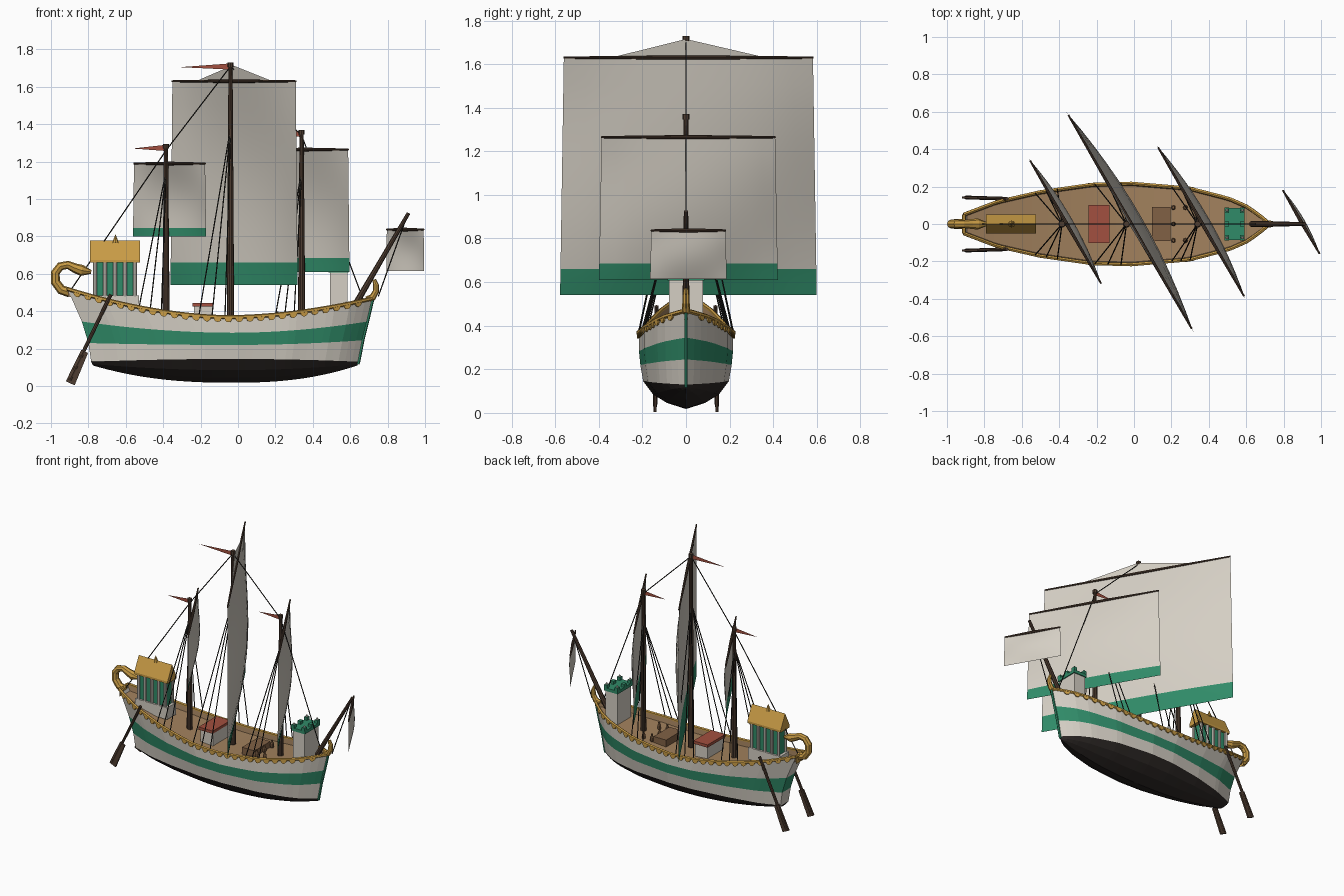
import bpy, math
from mathutils import Vector as V

if "Cube" in bpy.data.objects:
    bpy.data.objects.remove(bpy.data.objects["Cube"])

def mat(name, c):
    m = bpy.data.materials.new(name)
    m.diffuse_color = (*c, 1)
    m.use_nodes = True
    m.node_tree.nodes["Principled BSDF"].inputs["Base Color"].default_value = m.diffuse_color
    return m

WHITE = mat("off_white", (.66, .62, .55)); GREEN = mat("green", (.03, .26, .14))
GOLD = mat("gold", (.58, .33, .06)); DECK = mat("deck_tan", (.36, .22, .11))
WOOD = mat("dark_wood", (.075, .045, .03)); ROPE = mat("rope", (.02, .018, .015))
RED = mat("red", (.36, .08, .05)); BLACK = mat("pitch", (.025, .02, .018))
BROWN = mat("brown", (.22, .12, .06))

def mesh(name, verts, faces, mats, idx=None):
    me = bpy.data.meshes.new(name)
    me.from_pydata([tuple(v) for v in verts], [], faces)
    ob = bpy.data.objects.new(name, me)
    bpy.context.collection.objects.link(ob)
    for m in mats:
        me.materials.append(m)
    if idx:
        for p, i in zip(me.polygons, idx):
            p.material_index = i
    return ob

def box(name, x0, x1, y0, y1, z0, z1, m):
    v = [(x, y, z) for x in (x0, x1) for y in (y0, y1) for z in (z0, z1)]
    f = [(0, 1, 3, 2), (4, 6, 7, 5), (0, 4, 5, 1), (2, 3, 7, 6), (0, 2, 6, 4), (1, 5, 7, 3)]
    return mesh(name, v, f, [m])

def tube(name, pts, r, m, n=8):
    """Sweep an n-sided ring along points; r is one radius or one per point."""
    pts = [V(p) for p in pts]
    r = r if isinstance(r, (list, tuple)) else [r] * len(pts)
    vs, fs = [], []
    for i, p in enumerate(pts):
        d = (pts[min(i + 1, len(pts) - 1)] - pts[max(i - 1, 0)]).normalized()
        a = d.cross(V((0, 1, 0)) if abs(d.y) < .9 else V((0, 0, 1))).normalized()
        b = d.cross(a)
        vs += [p + (a * math.cos(t) + b * math.sin(t)) * r[i]
               for t in (math.tau * k / n for k in range(n))]
    for i in range(len(pts) - 1):
        fs += [(i*n + k, i*n + (k+1) % n, (i+1)*n + (k+1) % n, (i+1)*n + k) for k in range(n)]
    fs += [tuple(range(n))[::-1], tuple(range(len(vs) - n, len(vs)))]
    return mesh(name, vs, fs, [m])

def rope(name, a, b):
    return tube(name, [a, b], .0035, ROPE, 5)

# Hull lines: half breadth along the length, and rows from keel to rail
WID = [(0, .05), (.11, .118), (.25, .17), (.42, .21), (.55, .216), (.74, .19), (.87, .135),
       (.93, .092), (.97, .045), (1, .004)]
def width(u):
    for (a, wa), (b, wb) in zip(WID, WID[1:]):
        if u <= b:
            return wa + (wb - wa) * (u - a) / (b - a)
    return WID[-1][1]
#       z stern, mid, bow, x stern, bow, width factor, power
ROWS = [(.11, .018, .11, -.775, .638, 0, 2.4), (.112, .045, .112, -.776, .639, .4, 2.2),
        (.118, .085, .118, -.779, .641, .7, 2), (.13, .145, .13, -.785, .645, .91, 2),
        (.23, .22, .245, -.80, .667, .97, 2), (.345, .285, .345, -.835, .692, 1, 1.9),
        (.515, .365, .465, -.91, .72, 1, 1.8)]
def hull_pt(row, u, side=1, dw=0, dz=0):
    zs, zm, zb, xs, xb, w, p = row
    t = (.53 - u) / .53 if u < .53 else (u - .53) / .47
    z = zm + ((zs if u < .53 else zb) - zm) * t ** p
    return V((xs + (xb - xs) * u, side * max(width(u) * w + dw, 0), z + dz))
SHEER = ROWS[-1]
def u_of(x):
    return (x + .91) / 1.63
US = [i / 40 for i in range(41)]

loops = []   # each station is a U-shaped section, rail to keel to rail
for u in US:
    s = [hull_pt(r, u, 1) for r in ROWS]
    o = [hull_pt(r, u, -1) for r in ROWS[1:]]
    loops.append(o[::-1] + s)
n = len(loops[0])
rowmat = [0, 1, 0, 2, 2, 2, 2, 2, 2, 0, 1, 0]
fs, ix = [], []
for i in range(len(US) - 1):
    for k in range(n - 1):
        fs.append((i*n + k, (i+1)*n + k, (i+1)*n + k + 1, i*n + k + 1)); ix.append(rowmat[k])
for k in range(n // 2):   # transom
    fs.append((k, k + 1, n - 2 - k, n - 1 - k)); ix.append(rowmat[k])
hull = mesh("hull", [p for l in loops for p in l], fs, [WHITE, GREEN, BLACK], ix)

# Deck with inner bulwark
vs, fs = [], []
for u in US:
    vs += [hull_pt(SHEER, u, 1, -.008), hull_pt(SHEER, u, 1, -.012, -.035),
           hull_pt(SHEER, u, -1, -.012, -.035), hull_pt(SHEER, u, -1, -.008)]
for i in range(len(US) - 1):
    fs += [(i*4 + k, i*4 + k + 1, i*4 + k + 5, i*4 + k + 4) for k in range(3)]
mesh("deck", vs, fs, [DECK])
mesh("stern_bulwark", [hull_pt(SHEER, 0, s, 0, z) for s, z in ((1, 0), (-1, 0), (-1, -.05), (1, -.05))],
     [(0, 1, 2, 3)], [GOLD])

# Gold rails with scalloped trim
for side, nm in ((1, "port"), (-1, "starboard")):
    tube(nm + "_rail", [hull_pt(SHEER, u, side, .001, .004) for u in US], .0105, GOLD, 6)
    vs, fs = [], []
    for i in range(27):
        u = .03 + i * .0355
        c, tn = hull_pt(SHEER, u, side, .006), (hull_pt(SHEER, u + .01, side) - hull_pt(SHEER, u - .01, side)).normalized()
        nrm = tn.cross(V((0, 0, 1))).normalized() * -side * .004
        b = len(vs)
        for s in (1, -1):
            vs += [c + nrm * s + tn * .021 * math.cos(a) - V((0, 0, .024 * math.sin(a)))
                   for a in (math.pi * k / 6 for k in range(7))]
        fs += [tuple(range(b, b + 7)), tuple(range(b + 13, b + 6, -1))]
        fs += [(b + k, b + k + 1, b + k + 8, b + k + 7) for k in range(6)]
    mesh(nm + "_scallops", vs, fs, [GOLD])
tube("rail_stern", [hull_pt(SHEER, 0, s, 0, .004) for s in (1, -1)], .0105, GOLD, 6)
tube("stem_post", [hull_pt(r, 1, 0) for r in ROWS[2:]], .009, GREEN, 6)

# Curled stern and bow ornaments
tube("stern_curl", [(-.90, 0, .50), (-.945, 0, .515), (-.975, 0, .555), (-.977, 0, .605), (-.95, 0, .64),
     (-.91, 0, .648), (-.87, 0, .63), (-.835, 0, .618), (-.785, 0, .61)],
     [.026, .026, .025, .024, .023, .022, .026, .03, .01], GOLD)
tube("bow_curl", [(.69, 0, .46), (.72, 0, .475), (.737, 0, .505), (.738, 0, .54), (.728, 0, .57)],
     [.02, .019, .017, .015, .01], GOLD)

# Masts, yards, sails, pennants, shrouds: name, x, top, yard z, foot z, half span, band, shroud z, shroud feet
def sail(name, x, top, foot, half, band, bulge):
    d, nr = V((.5, -.866, 0)), V((.866, .5, 0))
    c = V((x, 0, 0)) + nr * .022
    f = band / (top - foot)
    ts = [(1 - f) * i / 8 for i in range(9)] + ([1 - f / 2, 1] if band else [])
    S = 12
    vs = [c + d * half * (1 + .03 * t) * (2 * k / S - 1) + V((0, 0, top + (foot - top) * t))
          + nr * bulge * math.sin(math.pi * t) * (1 - (2 * k / S - 1) ** 2)
          for t in ts for k in range(S + 1)]
    fs = [(i*(S+1) + k, i*(S+1) + k + 1, (i+1)*(S+1) + k + 1, (i+1)*(S+1) + k)
          for i in range(len(ts) - 1) for k in range(S)]
    ob = mesh(name + "_sail", vs, fs, [WHITE, GREEN], [int(j // S >= 8) for j in range(len(fs))])
    for p in ob.data.polygons:
        p.use_smooth = True
    z = V((0, 0, top + .005))
    tube(name + "_yard", [c - d * half + z, c + z, c + d * half + z], [.005, .01, .005], WOOD)
    return c, d

MASTS = [("mizzen", -.385, 1.295, 1.185, .80, .38, .045, 1.15, (-.53, -.47, -.41)),
         ("main", -.04, 1.73, 1.625, .54, .66, .12, 1.38, (-.21, -.14, -.07)),
         ("fore", .34, 1.37, 1.26, .61, .46, .075, 1.15, (.2, .25, .3))]
for nm, x, top, yz, foot, half, band, sz, feet in MASTS:
    tube(nm + "_mast", [(x, 0, .34), (x, 0, top)], [.02, .011], WOOD, 10)
    tube(nm + "_mast_cap", [(x, 0, top - .025), (x, 0, top)], .016, WOOD, 8)
    c, d = sail(nm, x, yz, foot, half, band, half * .1)
    if nm == "main":   # triangular topsail
        mesh("main_topsail", [c - d * .385 + V((0, 0, yz + .01)), c + d * .385 + V((0, 0, yz + .01)),
                              V((x + .012, 0, 1.715))], [(0, 1, 2)], [WHITE])
    L = .27 if nm == "main" else .18
    mesh(nm + "_pennant", [(x, 0, top - .005), (x, 0, top - .038), (x - L, .0, top - .025)], [(0, 1, 2)], [RED])
    for s in (1, -1):
        for fx in feet:
            rope(nm + "_shroud", (x, 0, sz), hull_pt(SHEER, u_of(fx), s, .004))

# Bowsprit with its small sail
tube("bowsprit", [(.63, 0, .44), (.912, 0, .925)], [.017, .01], WOOD)
sail("bowsprit", .875, .832, .615, .197, 0, .02)
for nm, a, b in (("main_backstay", (-.04, 0, 1.71), (-.385, 0, 1.26)), ("main_forestay", (-.04, 0, 1.71), (.34, 0, 1.34)),
                 ("mizzen_backstay", (-.385, 0, 1.26), (-.89, 0, .52)), ("fore_stay", (.34, 0, 1.34), (.67, 0, .46)),
                 ("bobstay", (.905, 0, .915), (.75, 0, .48))):
    rope(nm, a, b)

# Stern cabin with columns and gabled roof
box("cabin_base", -.785, -.53, -.05, .05, .40, .485, WHITE)
box("cabin_body", -.765, -.55, -.036, .036, .48, .67, GREEN)
for i in range(5):
    for s in (1, -1):
        x = -.765 + i * .0535
        tube("cabin_column", [(x, s * .04, .48), (x, s * .04, .67)], .011, WHITE)
rv = [(x, y, z) for x in (-.79, -.525) for y, z in ((-.052, .66), (.052, .66), (.052, .675), (0, .778), (-.052, .675))]
mesh("cabin_roof", rv, [(0, 1, 2, 3, 4), (9, 8, 7, 6, 5)] +
     [(k, k + 5, (k + 1) % 5 + 5, (k + 1) % 5) for k in range(5)], [GOLD])
tube("cabin_finial", [(-.655, 0, .765), (-.655, 0, .81)], [.018, .001], GOLD)

# Bow castle with green top and battlements
box("castle", .492, .585, -.078, .078, .36, .61, WHITE)
box("castle_top", .485, .592, -.085, .085, .608, .63, GREEN)
for x in (.497, .58):
    for y in (-.073, 0, .073):
        box("castle_merlon", x - .012, x + .012, y - .014, y + .014, .628, .652, GREEN)
        if y:
            tube("castle_knob", [(x, y, .65), (x, y, .664)], [.009, .004], WHITE, 6)

# Deck houses, hatch and jars
box("deckhouse", -.235, -.135, -.092, .092, .33, .425, WHITE)
box("deckhouse_roof", -.243, -.13, -.102, .102, .425, .445, RED)
box("hatch", .095, .195, -.09, .09, .33, .385, BROWN)
for x in (.21, .275):
    for y in (-.088, 0, .088):
        if x < .25 or y:
            tube("jar", [(x, y, .335), (x, y, .355), (x, y, .375), (x, y, .39), (x, y, .398)],
                 [.006, .013, .013, .005, .008], BROWN, 8)

# Steering oars
for s, nm in ((1, "port"), (-1, "starboard")):
    a, b = V((-.68, s * .135, .49)), V((-.90, s * .142, .03))
    tube(nm + "_oar_shaft", [a, b], .01, WOOD)
    d = (b - a).normalized()
    w = V((d.z, 0, -d.x)).normalized()
    e, h = V((-.82, s * .14, .185)), V((-.897, s * .142, .015))
    vs = [p + w * q + V((0, t, 0)) for t in (-.006, .006) for p, q in ((e, -.02), (e, .02), (h, .026), (h, -.026))]
    mesh(nm + "_oar_blade", vs, [(0, 1, 2, 3), (7, 6, 5, 4)] +
         [(k, k + 4, (k + 1) % 4 + 4, (k + 1) % 4) for k in range(4)], [WOOD])
